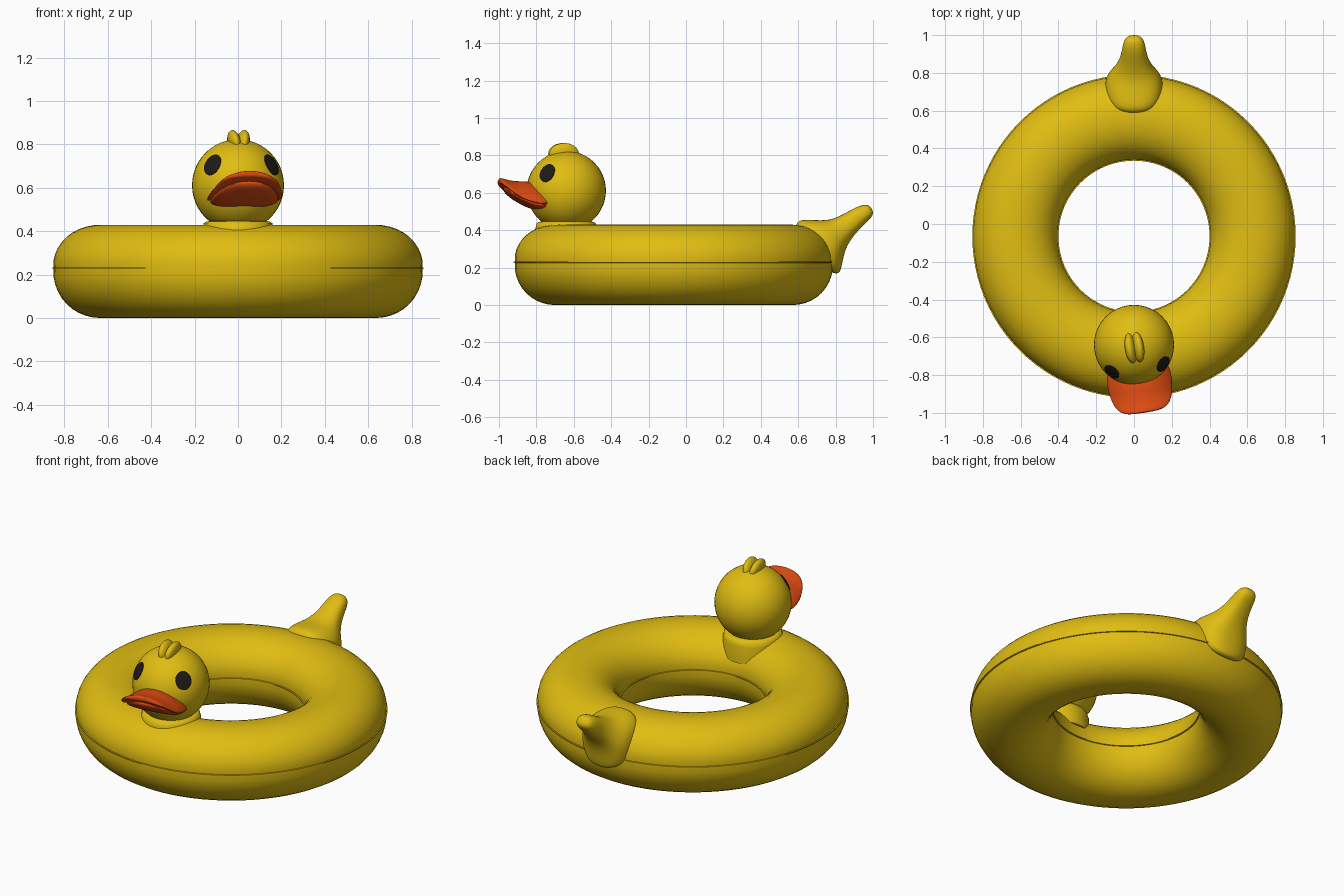
import bpy, bmesh, math
from mathutils import Vector, Matrix

if "Cube" in bpy.data.objects:
    bpy.data.objects.remove(bpy.data.objects["Cube"])


def material(name, rgb):
    m = bpy.data.materials.new(name)
    m.diffuse_color = (*rgb, 1)
    m.use_nodes = True
    m.node_tree.nodes["Principled BSDF"].inputs["Base Color"].default_value = m.diffuse_color
    return m


yellow = material("yellow vinyl", (0.75, 0.51, 0.006))
orange = material("orange beak", (0.74, 0.072, 0.006))
black = material("black eye", (0.012, 0.011, 0.007))

TAU = 2 * math.pi
HEAD = Vector((0, -0.64, 0.612))
R = 0.212
YAW = math.radians(8.7)     # the head looks slightly to +x
TURN = Matrix.Translation(HEAD) @ Matrix.Rotation(YAW, 4, 'Z')


def finish(name, bm, mat, subsurf=0, angle=50):
    bmesh.ops.recalc_face_normals(bm, faces=bm.faces)
    me = bpy.data.meshes.new(name)
    bm.to_mesh(me)
    bm.free()
    me.materials.append(mat)
    ob = bpy.data.objects.new(name, me)
    bpy.context.collection.objects.link(ob)
    if subsurf:
        mod = ob.modifiers.new("smooth", 'SUBSURF')
        mod.levels = mod.render_levels = subsurf
    bpy.ops.object.select_all(action='DESELECT')
    ob.select_set(True)
    bpy.context.view_layer.objects.active = ob
    bpy.ops.object.shade_smooth_by_angle(angle=math.radians(angle))
    return ob


def skin(rings, closed=False, cap=True):
    """Join equal loops of points with quads."""
    bm = bmesh.new()
    loops = [[bm.verts.new(p) for p in ring] for ring in rings]
    n = len(loops[0])
    pairs = list(zip(loops, loops[1:]))
    if closed:
        pairs.append((loops[-1], loops[0]))
    for a, b in pairs:
        for i in range(n):
            j = (i + 1) % n
            bm.faces.new((a[i], a[j], b[j], b[i]))
    if cap and not closed:
        bm.faces.new(loops[0][::-1])
        bm.faces.new(loops[-1])
    return bm


def ellipsoid(name, centre, radii, mat, rot=Matrix()):
    bm = bmesh.new()
    bmesh.ops.create_uvsphere(bm, u_segments=40, v_segments=24, radius=1)
    bm.transform(Matrix.Translation(centre) @ rot @ Matrix.Diagonal((*radii, 1)))
    return finish(name, bm, mat)


# Swim ring: rounded section with a thin welded seam outside and inside
def half(sign):
    pts = []
    for k in range(1, 20):
        a = math.pi * k / 20
        c, s = math.cos(a), math.sin(a)
        x = 0.628 + 0.225 * math.copysign(abs(c) ** 0.95, c)
        h = 0.2 if sign > 0 else 0.23
        pts.append((x, 0.23 + sign * h * s ** 0.95))
    return pts


def seam(x, d):
    return [(x, 0.226), (x + d, 0.227), (x + d, 0.233), (x, 0.234)]


section = seam(0.850, 0.006) + half(1) + seam(0.406, -0.006)[::-1] + half(-1)[::-1]
rings = []
for k in range(96):
    a = TAU * k / 96
    rings.append([(r * math.cos(a), r * math.sin(a) - 0.065, z) for r, z in section])
finish("swim_ring", skin(rings, closed=True), yellow)

# Neck collar
collar = [(0.168, 0.31), (0.165, 0.41), (0.158, 0.437), (0.145, 0.445), (0.11, 0.45)]
finish("neck_collar", skin([[(r * math.cos(TAU * k / 48), HEAD.y + r * math.sin(TAU * k / 48), z)
                             for k in range(48)] for r, z in collar]), yellow)

# Head
ellipsoid("head", HEAD, (R, R, R), yellow)

# Head tuft: two lobes side by side
for side in (-1, 1):
    lobe = TURN @ Vector((side * 0.019, -0.015, 0.195))
    ellipsoid("tuft_left" if side < 0 else "tuft_right", lobe, (0.030, 0.080, 0.060),
              yellow, Matrix.Rotation(YAW, 4, 'Z') @ Matrix.Rotation(side * 0.2, 4, 'Y'))

# Eyes: thin oval patches lying on the head
for side in (-1, 1):
    az, el = side * math.radians(48), math.radians(27)
    n = Vector((math.sin(az) * math.cos(el), -math.cos(az) * math.cos(el), math.sin(el)))
    right = Vector((0, 0, 1)).cross(n).normalized()
    up = n.cross(right)
    bm = bmesh.new()
    centre = bm.verts.new(TURN @ (n * (R + 0.004)))
    previous = None
    for f, lift in ((0.35, 0.004), (0.7, 0.004), (1, 0.003), (1.02, -0.004)):
        loop = []
        for k in range(32):
            a = TAU * k / 32
            p = n * R + right * 0.046 * f * math.cos(a) + up * 0.054 * f * math.sin(a)
            loop.append(bm.verts.new(TURN @ (p.normalized() * (R + lift))))
        for k in range(32):
            j = (k + 1) % 32
            if previous:
                bm.faces.new((previous[k], loop[k], loop[j], previous[j]))
            else:
                bm.faces.new((centre, loop[k], loop[j]))
        previous = loop
    finish("eye_left" if side < 0 else "eye_right", bm, black)


# Beak: each bill is lofted from (y, half width, height, thickness, droop)
def bill(name, stations):
    rings = []
    for y, w, zc, t, droop in stations:
        ring = []
        for k in range(20):
            a = TAU * k / 20
            c, s = math.cos(a), math.sin(a)
            ring.append(TURN @ Vector((w * c, y, zc + t * s - droop * c * c)))
        rings.append(ring)
    finish(name, skin(rings), orange, subsurf=2)


bill("upper_bill", [
    (-0.09, 0.160, -0.010, 0.035, 0.060), (-0.17, 0.174, 0.002, 0.040, 0.070),
    (-0.22, 0.174, 0.016, 0.038, 0.070), (-0.27, 0.167, 0.022, 0.029, 0.060),
    (-0.32, 0.150, 0.036, 0.023, 0.035), (-0.35, 0.120, 0.050, 0.018, 0.020),
    (-0.364, 0.075, 0.055, 0.012, 0.008)])
bill("lower_bill", [
    (-0.09, 0.145, -0.075, 0.030, 0.0), (-0.17, 0.160, -0.070, 0.036, 0.008),
    (-0.22, 0.156, -0.050, 0.034, 0.010), (-0.27, 0.142, -0.028, 0.028, 0.010),
    (-0.31, 0.115, -0.008, 0.020, 0.006), (-0.338, 0.065, 0.012, 0.012, 0.0)])

# Tail: loft from (top y, top z, bottom y, bottom z, half width)
tail = [
    (0.59, 0.39, 0.77, 0.17, 0.13), (0.583, 0.435, 0.812, 0.165, 0.150),
    (0.61, 0.461, 0.830, 0.180, 0.157), (0.70, 0.454, 0.843, 0.265, 0.148),
    (0.77, 0.454, 0.865, 0.325, 0.105), (0.84, 0.485, 0.908, 0.385, 0.073),
    (0.90, 0.520, 0.960, 0.437, 0.063), (0.945, 0.537, 0.995, 0.470, 0.054),
    (0.98, 0.537, 1.004, 0.500, 0.030)]
rings = []
for y1, z1, y2, z2, w in tail:
    top, low = Vector((0, y1, z1)), Vector((0, y2, z2))
    mid, arm = (top + low) / 2, (top - low) / 2
    ring = []
    for k in range(20):
        c, s = math.cos(TAU * k / 20), math.sin(TAU * k / 20)
        c = math.copysign(abs(c) ** 0.85, c)
        s = math.copysign(abs(s) ** 0.85, s)
        ring.append(mid + arm * s + Vector((w * c, 0, 0)))
    rings.append(ring)
finish("tail", skin(rings), yellow, subsurf=2)
